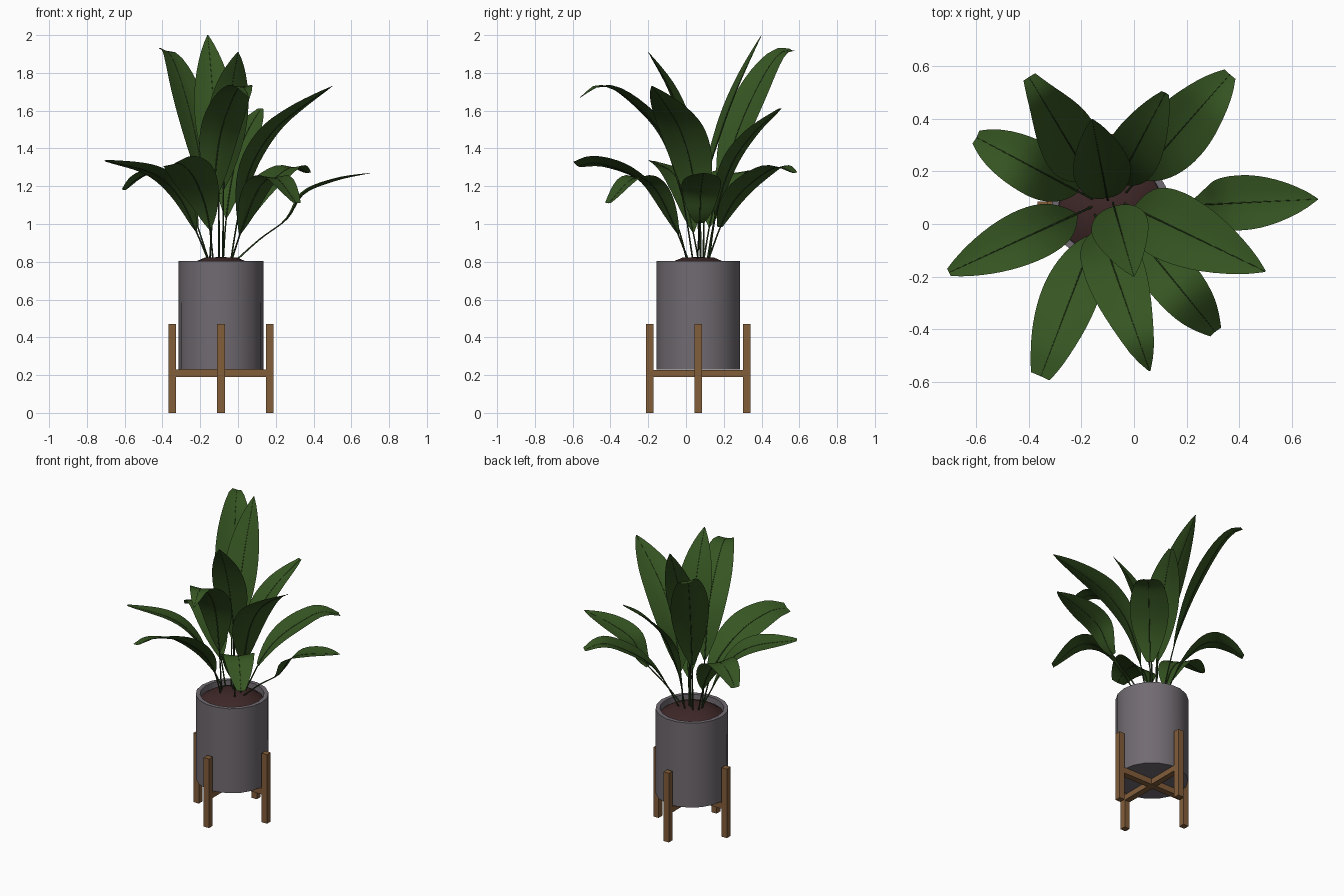
import bpy, bmesh, math
from mathutils import Vector

if "Cube" in bpy.data.objects:
    bpy.data.objects.remove(bpy.data.objects["Cube"])

CX, CY = -0.09, 0.065  # pot axis


def mat(name, rgb):
    m = bpy.data.materials.new(name)
    m.diffuse_color = (*rgb, 1)
    m.use_nodes = True
    m.node_tree.nodes["Principled BSDF"].inputs["Base Color"].default_value = m.diffuse_color
    return m


LEAF = mat("leaf green", (0.037, 0.092, 0.016))
STEM = mat("stem dark green", (0.022, 0.050, 0.012))
POT = mat("pot grey", (0.165, 0.147, 0.165))
SOIL = mat("soil brown", (0.048, 0.020, 0.020))
WOOD = mat("stand wood", (0.225, 0.110, 0.042))


def finish(bm, name, material, smooth=None):
    me = bpy.data.meshes.new(name)
    bm.to_mesh(me)
    bm.free()
    ob = bpy.data.objects.new(name, me)
    bpy.context.collection.objects.link(ob)
    me.materials.append(material)
    if smooth:
        bpy.ops.object.select_all(action='DESELECT')
        ob.select_set(True)
        bpy.context.view_layer.objects.active = ob
        bpy.ops.object.shade_smooth_by_angle(angle=math.radians(smooth))
    return ob


def skin(bm, rings, closed):
    """Bridge consecutive rows of points with quads."""
    rows = [[bm.verts.new(p) for p in r] for r in rings]
    n = len(rows[0])
    for a, b in zip(rows, rows[1:]):
        for i in range(n if closed else n - 1):
            j = (i + 1) % n
            bm.faces.new((a[i], a[j], b[j], b[i]))
    return rows


def lathe(name, profile, material, sides=18):
    bm = bmesh.new()
    rings = [[(CX + r * math.cos(2 * math.pi * k / sides),
               CY + r * math.sin(2 * math.pi * k / sides), z)
              for k in range(sides)] for r, z in profile]
    skin(bm, rings, True)
    bmesh.ops.remove_doubles(bm, verts=bm.verts, dist=1e-5)
    bmesh.ops.recalc_face_normals(bm, faces=bm.faces)
    return finish(bm, name, material, 35)


def box(name, x, y, z, sx, sy, sz):
    bm = bmesh.new()
    bmesh.ops.create_cube(bm, size=1)
    for v in bm.verts:
        v.co = Vector((x + v.co.x * sx, y + v.co.y * sy, z + v.co.z * sz))
    return finish(bm, name, WOOD)


def smooth_path(pts, n):
    """Catmull-Rom curve through pts, resampled to n + 1 even steps."""
    p = [pts[0] * 2 - pts[1]] + pts + [pts[-1] * 2 - pts[-2]]
    dense = []
    for a, b, c, d in zip(p, p[1:], p[2:], p[3:]):
        for k in range(12):
            t = k / 12
            dense.append(0.5 * (2 * b + (c - a) * t + (2 * a - 5 * b + 4 * c - d) * t * t
                                + (3 * b - a - 3 * c + d) * t ** 3))
    dense.append(pts[-1])
    dist = [0]
    for a, b in zip(dense, dense[1:]):
        dist.append(dist[-1] + (b - a).length)
    out, i = [], 0
    for k in range(n + 1):
        s = dist[-1] * k / n
        while i < len(dense) - 2 and dist[i + 1] < s:
            i += 1
        out.append(dense[i].lerp(dense[i + 1], (s - dist[i]) / (dist[i + 1] - dist[i])))
    return out


def leaf(name, base, tip, arch, start, width, blunt=1.0, roll=0):
    """arch: (fraction from base to tip, height) pairs; start: where the blade begins."""
    b, t = Vector((*base, 0)), Vector((*tip, 0))
    pts = [b.lerp(t, f) + Vector((0, 0, z)) for f, z in [(0, 0.79)] + arch]
    n = 24
    path = smooth_path(pts, n)
    head = (t - b).normalized()
    level = Vector((head.y, -head.x, 0))
    ca, sa = math.cos(math.radians(roll)), math.sin(math.radians(roll))
    blade, tube = [], []
    for k, c in enumerate(path):
        tan = (path[min(k + 1, n)] - path[max(k - 1, 0)]).normalized()
        rise = level.cross(tan)
        side, up = level * ca - rise * sa, rise * ca + level * sa
        u = (k / n - start) / (1 - start)
        if u >= 0:
            w = width / 2 * max(math.sin(math.pi * u * blunt), 0.01) ** 0.8
            blade.append([c + side * s * w + up * (0.14 * abs(s) ** 1.3 * w)
                          for s in (1, 0.5, 0, -0.5, -1)])
        r = 0.005 - 0.004 * k / n
        tube.append([c + (side * math.cos(a) + up * math.sin(a)) * r
                     for a in (0, 1.257, 2.513, 3.770, 5.027)])
    bm = bmesh.new()
    skin(bm, blade, False)
    ob = finish(bm, name + "_leaf", LEAF, 60)
    if ob.data.polygons[len(ob.data.polygons) // 2].normal.z < 0:
        ob.data.flip_normals()
    bm = bmesh.new()
    skin(bm, tube, True)
    bmesh.ops.recalc_face_normals(bm, faces=bm.faces)
    finish(bm, name + "_stem", STEM, 80)


# Pot and domed soil
lathe("pot", [(0, 0.23), (0.224, 0.23), (0.225, 0.805),
              (0.198, 0.805), (0.194, 0.74), (0, 0.74)], POT)
lathe("soil", [(0.197, 0.765), (0.15, 0.795), (0.085, 0.822), (0, 0.825)], SOIL)

# Wooden stand: four legs and a cross
for label, dx, dy in (("left", -1, 0), ("right", 1, 0), ("front", 0, -1), ("back", 0, 1)):
    box(label + "_leg", CX + dx * 0.257, CY + dy * 0.257, 0.235, 0.04, 0.04, 0.47)
box("cross_bar_x", CX, CY, 0.209, 0.48, 0.04, 0.04)
box("cross_bar_y", CX, CY, 0.209, 0.04, 0.48, 0.038)

# Low outer leaves
leaf("left", (-0.15, 0.07), (-0.705, -0.185),
     [(0.12, 0.95), (0.3, 1.15), (0.55, 1.27), (1, 1.335)], 0.2, 0.21, 0.97, 10)
leaf("front_left", (-0.13, 0.01), (-0.355, -0.58),
     [(0.1, 1.0), (0.25, 1.14), (0.5, 1.26), (0.8, 1.32), (1, 1.31)], 0.2, 0.23, 0.91, 20)
leaf("front_right", (-0.04, 0.02), (0.31, -0.41),
     [(0.2, 1.0), (0.45, 1.2), (0.7, 1.24), (1, 1.11)], 0.2, 0.20, 0.94)
leaf("right", (-0.03, 0.06), (0.70, 0.095),
     [(0.2, 0.92), (0.4, 1.03), (0.52, 1.16), (0.75, 1.23), (1, 1.27)], 0.34, 0.21)
leaf("back_right", (-0.04, 0.11), (0.365, 0.57),
     [(0.2, 1.03), (0.4, 1.17), (0.7, 1.28), (0.85, 1.30), (1, 1.27)], 0.22, 0.24, 0.95)
leaf("back_left", (-0.15, 0.09), (-0.60, 0.33),
     [(0.2, 1.05), (0.45, 1.22), (0.65, 1.27), (0.85, 1.24), (1, 1.18)], 0.25, 0.21, 0.94)

# Tall inner leaves
leaf("tall_front", (-0.15, 0.04), (0.06, -0.56),
     [(0.1, 1.15), (0.25, 1.45), (0.55, 1.65), (0.8, 1.73), (1, 1.67)], 0.25, 0.23)
leaf("tall_right", (-0.04, 0.08), (0.50, -0.18),
     [(0.08, 1.05), (0.2, 1.3), (0.4, 1.48), (0.65, 1.60), (1, 1.73)], 0.2, 0.27)
leaf("upright_front", (-0.08, 0.08), (0.0, -0.20),
     [(0.05, 1.2), (0.3, 1.5), (0.6, 1.72), (1, 1.91)], 0.33, 0.22)
leaf("upright_back", (-0.10, 0.09), (-0.16, 0.40),
     [(0.05, 1.2), (0.3, 1.48), (0.6, 1.73), (1, 2.0)], 0.27, 0.22)
leaf("tall_back_left", (-0.13, 0.11), (-0.40, 0.56),
     [(0.08, 1.0), (0.2, 1.25), (0.4, 1.53), (0.65, 1.77), (0.85, 1.90), (1, 1.92)],
     0.28, 0.24, 0.95, 14)
leaf("tall_back", (-0.08, 0.12), (0.12, 0.50),
     [(0.1, 1.05), (0.3, 1.3), (0.6, 1.47), (1, 1.61)], 0.25, 0.21, 0.97)
